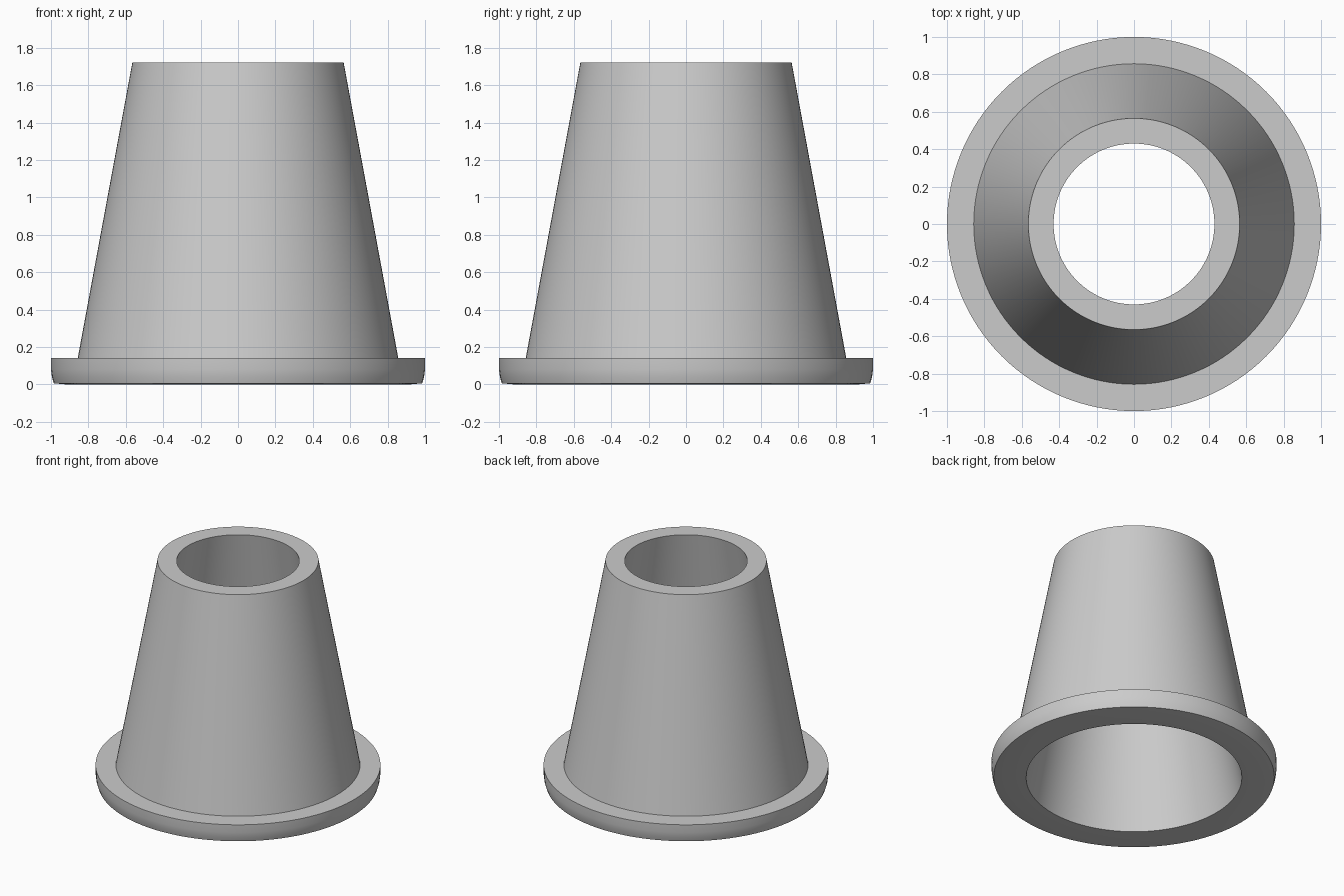
import bpy
import bmesh
import math

SEGMENTS = 128

cube = bpy.data.objects.get("Cube")
if cube:
    bpy.data.objects.remove(cube, do_unlink=True)

# Single plain grey material
grey = bpy.data.materials.new("light_grey")
grey.use_nodes = True
colour = (0.6, 0.6, 0.6, 1.0)
grey.diffuse_color = colour
grey.node_tree.nodes["Principled BSDF"].inputs["Base Color"].default_value = colour


def revolve(name, profile):
    """Turn a closed (radius, height) profile around the z axis."""
    bm = bmesh.new()
    rings = []
    for i in range(SEGMENTS):
        a = 2 * math.pi * i / SEGMENTS
        rings.append([bm.verts.new((r * math.cos(a), r * math.sin(a), z))
                      for r, z in profile])
    n = len(profile)
    for i in range(SEGMENTS):
        here, ahead = rings[i], rings[(i + 1) % SEGMENTS]
        for j in range(n):
            k = (j + 1) % n
            bm.faces.new((here[j], ahead[j], ahead[k], here[k]))
    bmesh.ops.recalc_face_normals(bm, faces=bm.faces)
    mesh = bpy.data.meshes.new(name)
    bm.to_mesh(mesh)
    bm.free()
    mesh.materials.append(grey)
    obj = bpy.data.objects.new(name, mesh)
    bpy.context.collection.objects.link(obj)
    bpy.ops.object.select_all(action="DESELECT")
    obj.select_set(True)
    bpy.context.view_layer.objects.active = obj
    bpy.ops.object.shade_smooth_by_angle(angle=math.radians(35))
    return obj


# Hollow tapered sleeve with a flat flange, softly eased at its lower rim
revolve("flanged_sleeve", [
    (0.757, 0.0), (0.92, 0.0),                # underside
    (0.985, 0.006), (0.995, 0.04), (1.0, 0.08),  # eased rim
    (1.0, 0.14), (0.857, 0.14),               # flange top
    (0.565, 1.72), (0.43, 1.72),              # outer wall and mouth
])
